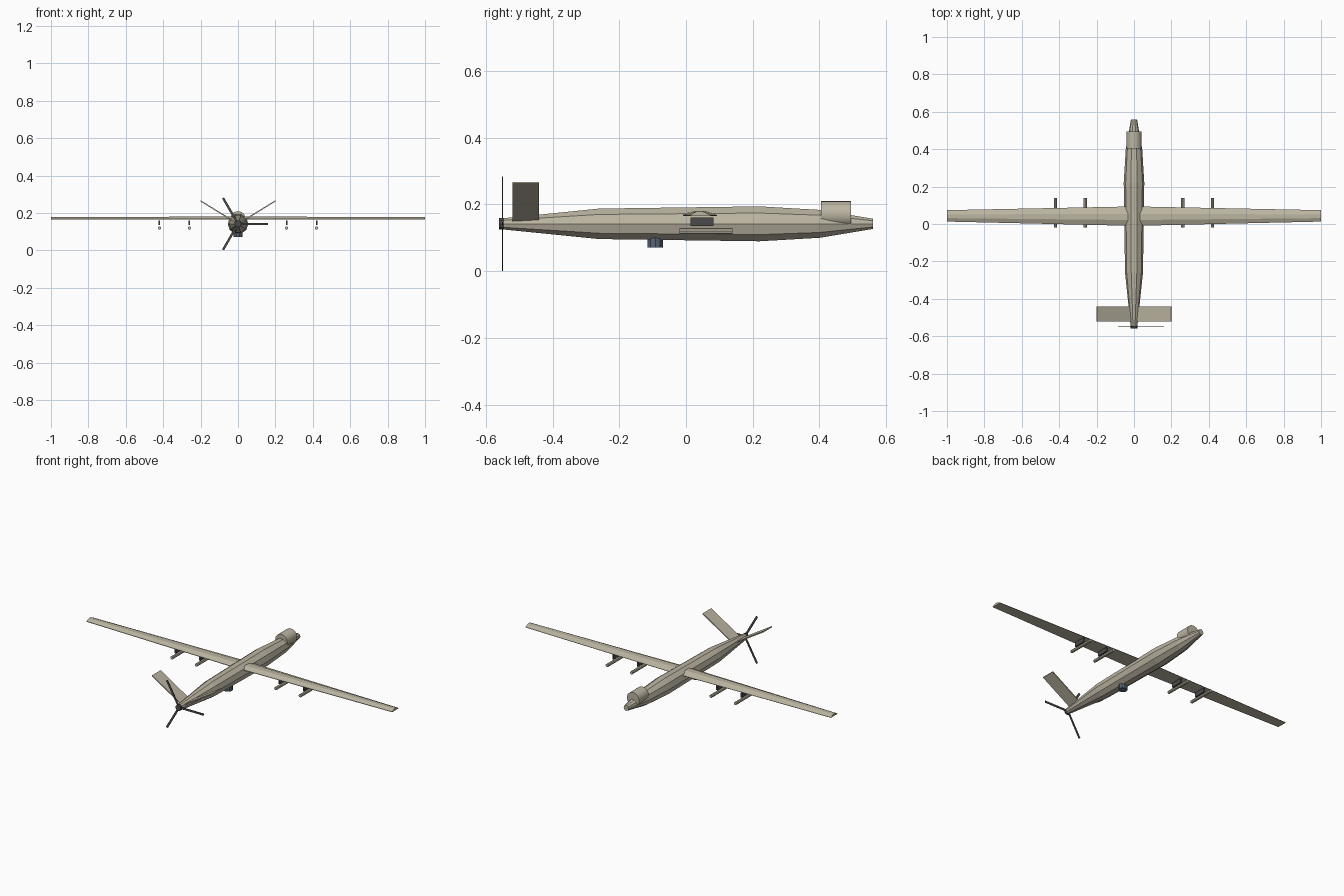
import bpy, bmesh
from math import sin, cos, pi, radians, atan2, hypot
from mathutils import Matrix, Vector

if "Cube" in bpy.data.objects:
    bpy.data.objects.remove(bpy.data.objects["Cube"])


def material(name, rgb):
    m = bpy.data.materials.new(name)
    m.diffuse_color = (*rgb, 1)
    m.use_nodes = True
    m.node_tree.nodes["Principled BSDF"].inputs["Base Color"].default_value = m.diffuse_color
    return m


TAN = material("tan", (0.50, 0.46, 0.36))
DARK = material("dark", (0.07, 0.07, 0.07))
GLASS = material("blue_grey", (0.09, 0.13, 0.17))


def finish(name, bm, mat):
    bmesh.ops.recalc_face_normals(bm, faces=bm.faces)
    me = bpy.data.meshes.new(name)
    bm.to_mesh(me)
    bm.free()
    me.materials.append(mat)
    ob = bpy.data.objects.new(name, me)
    bpy.context.collection.objects.link(ob)
    return ob


def loft(name, rings, mat):
    """Skin a list of equal-length vertex rings and cap both ends."""
    bm = bmesh.new()
    vs = [[bm.verts.new(p) for p in r] for r in rings]
    n = len(vs[0])
    for a, b in zip(vs, vs[1:]):
        for i in range(n):
            j = (i + 1) % n
            bm.faces.new((a[i], a[j], b[j], b[i]))
    bm.faces.new(vs[0])
    bm.faces.new(vs[-1])
    return finish(name, bm, mat)


def box(name, size, matrix, mat):
    bm = bmesh.new()
    bmesh.ops.create_cube(bm, size=1, matrix=matrix @ Matrix.Diagonal((*size, 1)))
    return finish(name, bm, mat)


def ring_y(y, r, z, n, x=0):
    return [(x + r * cos(2 * pi * i / n), y, z + r * sin(2 * pi * i / n)) for i in range(n)]


def tube_y(name, x, y0, y1, z, r, n, mat):
    return loft(name, [ring_y(y0, r, z, n, x), ring_y(y1, r, z, n, x)], mat)


ZC = 0.142  # fuselage axis height

# Ten-sided fuselage
stations = [(-0.545, 0.018), (-0.26, 0.048), (0.22, 0.055), (0.40, 0.044), (0.56, 0.016)]
loft("fuselage", [ring_y(y, r, ZC, 10) for y, r in stations], TAN)

# Round housing on the far end of the fuselage
housing = tube_y("nose_housing", 0, 0.405, 0.495, 0.17, 0.04, 24, TAN)
bpy.context.view_layer.objects.active = housing
housing.select_set(True)
bpy.ops.object.shade_smooth_by_angle(angle=radians(30))

# Tapered wing with flat underside
def wing_ring(x, y0, y1, top):
    c = y1 - y0
    return [(x, y0 + f * c, z) for f, z in
            ((0, 0.166), (0, 0.169), (0.3, top), (0.62, top), (1, 0.168), (1, 0.166))]


loft("wing", [wing_ring(-1, 0.013, 0.074, 0.179), wing_ring(0, -0.01, 0.094, 0.181),
              wing_ring(1, 0.013, 0.074, 0.179)], TAN)

# V tail
dx, dz = 0.2, 0.265 - ZC
for side, s in (("left", -1), ("right", 1)):
    m = (Matrix.Translation((s * dx / 2, -0.48, ZC + dz / 2))
         @ Matrix.Rotation(-s * atan2(dz, dx), 4, 'Y'))
    box(f"tail_fin_{side}", (hypot(dx, dz), 0.08, 0.006), m, TAN)

# Propeller hub and three blades
tube_y("propeller_hub", 0, -0.56, -0.54, ZC, 0.018, 10, DARK)
for i in range(3):
    m = (Matrix.Translation((0, -0.55, ZC)) @ Matrix.Rotation(i * 2 * pi / 3, 4, 'Y')
         @ Matrix.Translation((0.08, 0, 0)))
    box(f"propeller_blade_{i + 1}", (0.16, 0.003, 0.012), m, DARK)

# Sensor pod under the belly
bm = bmesh.new()
bmesh.ops.create_cone(bm, cap_ends=True, segments=10, radius1=0.025, radius2=0.025, depth=0.035,
                      matrix=Matrix.Translation((0, -0.092, 0.0885)) @ Matrix.Rotation(pi / 2, 4, 'Z'))
finish("sensor_pod", bm, GLASS)

# Pylons and stores under the wing
for i, x in enumerate((-0.42, -0.26, 0.26, 0.42)):
    box(f"pylon_{i + 1}", (0.008, 0.07, 0.026), Matrix.Translation((x, 0.048, 0.148)), DARK)
    tube_y(f"store_{i + 1}", x, -0.02, 0.14, 0.12, 0.009, 8, TAN)
